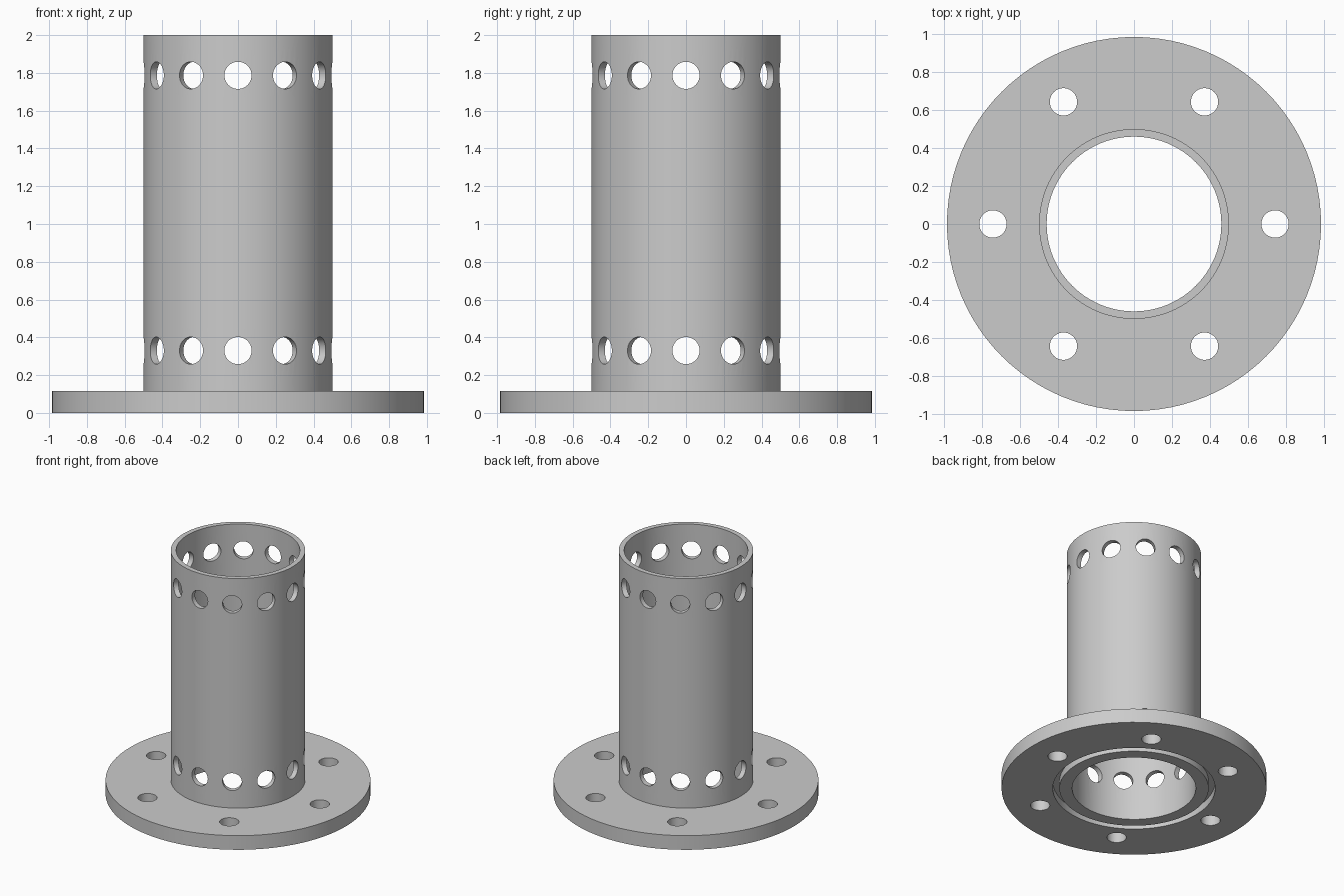
import bpy, bmesh, math
from mathutils import Matrix, Vector

if "Cube" in bpy.data.objects:
    bpy.data.objects.remove(bpy.data.objects["Cube"])

SEGMENTS = 96

grey = bpy.data.materials.new("light_grey_metal")
grey.diffuse_color = (0.6, 0.6, 0.6, 1)
grey.use_nodes = True
grey.node_tree.nodes["Principled BSDF"].inputs["Base Color"].default_value = grey.diffuse_color


def add_object(name, bm):
    bmesh.ops.recalc_face_normals(bm, faces=bm.faces)
    mesh = bpy.data.meshes.new(name)
    bm.to_mesh(mesh)
    bm.free()
    mesh.materials.append(grey)
    obj = bpy.data.objects.new(name, mesh)
    bpy.context.collection.objects.link(obj)
    return obj


def lathe(name, profile):
    """Revolve a closed (radius, z) outline around the z axis."""
    bm = bmesh.new()
    rings = []
    for i in range(SEGMENTS):
        a = 2 * math.pi * i / SEGMENTS
        rings.append([bm.verts.new((r * math.cos(a), r * math.sin(a), z)) for r, z in profile])
    n = len(profile)
    for i in range(SEGMENTS):
        p, q = rings[i], rings[(i + 1) % SEGMENTS]
        for j in range(n):
            k = (j + 1) % n
            bm.faces.new((p[j], q[j], q[k], p[k]))
    return add_object(name, bm)


def add_drill(bm, centre, axis, radius, depth):
    turn = Vector((0, 0, 1)).rotation_difference(Vector(axis)).to_matrix().to_4x4()
    bmesh.ops.create_cone(bm, cap_ends=True, segments=40, radius1=radius, radius2=radius,
                          depth=depth, matrix=Matrix.Translation(centre) @ turn)


# Tube and round flange in one outline, with a ring groove in the underside
sleeve = lathe("flanged_sleeve", [
    (0.46, 0), (0.555, 0), (0.555, 0.06), (0.604, 0.06), (0.604, 0),
    (0.985, 0), (0.985, 0.116), (0.5, 0.116), (0.5, 0.45), (0.5, 1.67),
    (0.5, 2), (0.46, 2), (0.46, 1.67), (0.46, 0.45)])

# Drills: two rows of twelve holes in the tube, six bolt holes in the flange
bm = bmesh.new()
for z in (0.33, 1.787):
    for i in range(12):
        a = math.radians(30 * i)
        d = Vector((math.cos(a), math.sin(a), 0))
        add_drill(bm, d * 0.48 + Vector((0, 0, z)), d, 0.072, 0.2)
for i in range(6):
    a = math.radians(60 * i)
    add_drill(bm, Vector((0.743 * math.cos(a), 0.743 * math.sin(a), 0.06)), (0, 0, 1), 0.072, 0.3)
drills = add_object("hole_drills", bm)
drills.hide_render = True

# Cut the holes, then discard the drills
bpy.context.view_layer.objects.active = sleeve
sleeve.select_set(True)
cut = sleeve.modifiers.new("holes", 'BOOLEAN')
cut.operation = 'DIFFERENCE'
cut.solver = 'EXACT'
cut.object = drills
bpy.ops.object.modifier_apply(modifier=cut.name)
bpy.data.objects.remove(drills)

bpy.ops.object.select_all(action='DESELECT')
sleeve.select_set(True)
bpy.context.view_layer.objects.active = sleeve
bpy.ops.object.shade_smooth_by_angle(angle=math.radians(30))
